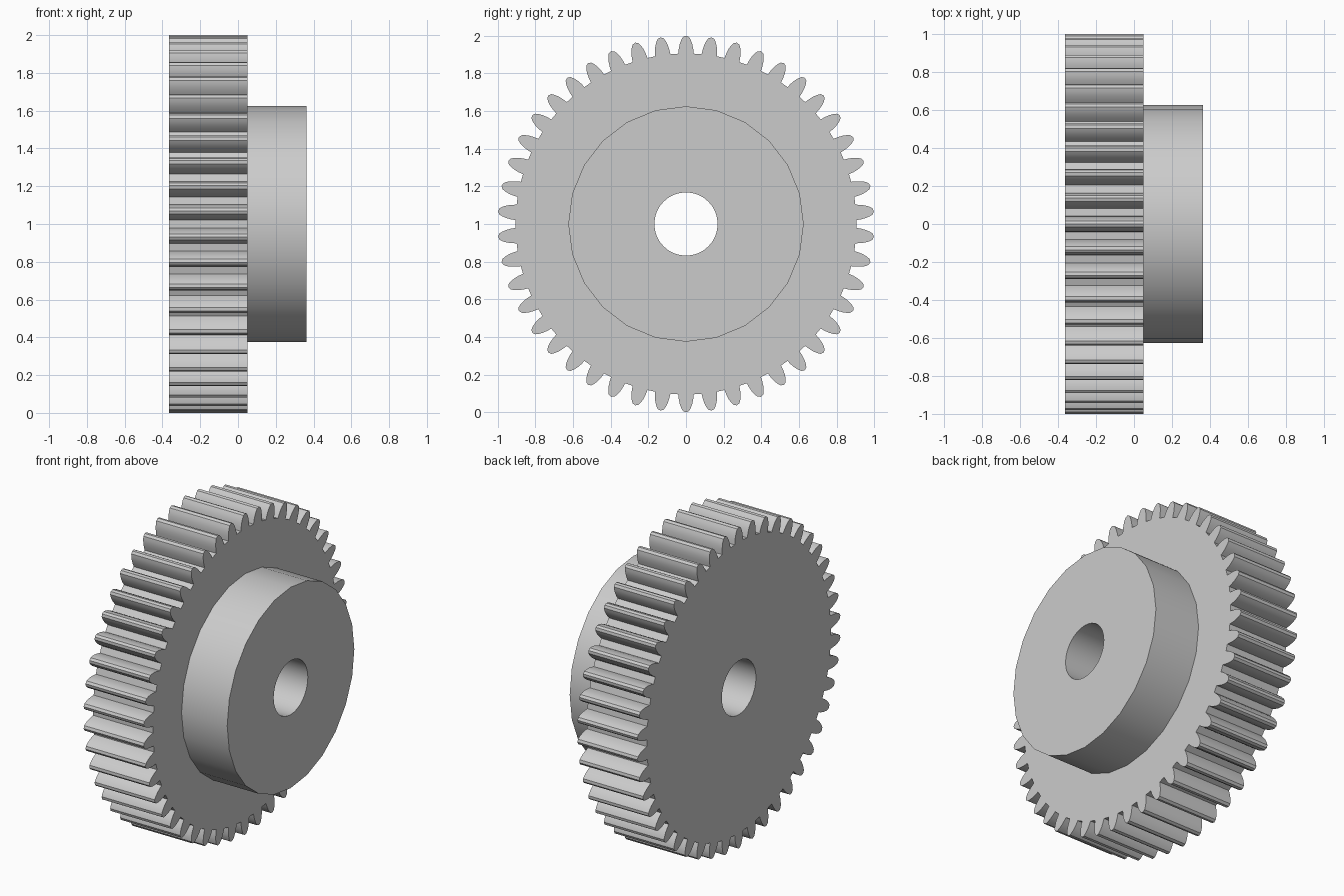
import bpy, bmesh, math

if "Cube" in bpy.data.objects:
    bpy.data.objects.remove(bpy.data.objects["Cube"], do_unlink=True)

TEETH = 46
BORE_R, HUB_R = 0.168, 0.625
X_BACK, X_STEP, X_FRONT = -0.364, 0.049, 0.363

# Plain grey metal
GREY = (0.6, 0.6, 0.6, 1.0)
steel = bpy.data.materials.new("grey_steel")
steel.use_nodes = True
steel.diffuse_color = GREY
steel.node_tree.nodes["Principled BSDF"].inputs["Base Color"].default_value = GREY


def polar(r, a):
    """Point in the wheel plane, with angle measured from straight up."""
    return (r * math.sin(a), 1 + r * math.cos(a))


def circle(r, n):
    return [polar(r, 2 * math.pi * i / n) for i in range(n)]


def gear_outline():
    # One tooth flank as (radius, half width), mirrored about the tooth centre
    flank = [(0.905, 0.041), (0.93, 0.0385), (0.955, 0.0335), (0.977, 0.0255), (0.993, 0.016)]
    pts = []
    for i in range(TEETH):
        a = 2 * math.pi * i / TEETH
        pts += [polar(r, a - w / r) for r, w in flank]
        pts.append(polar(1.0, a))
        pts += [polar(r, a + w / r) for r, w in reversed(flank)]
    return pts


def bored_prism(name, outline, x0, x1):
    """Extrude an outline along x with a round bore through it."""
    bm = bmesh.new()
    rims = {x0: [], x1: []}
    for loop in (outline, circle(BORE_R, 32)):
        n = len(loop)
        a = [bm.verts.new((x0, y, z)) for y, z in loop]
        b = [bm.verts.new((x1, y, z)) for y, z in loop]
        for i in range(n):
            j = (i + 1) % n
            bm.faces.new((a[i], a[j], b[j], b[i]))
            rims[x0].append(bm.edges.get((a[i], a[j])))
            rims[x1].append(bm.edges.get((b[i], b[j])))
    # End faces around the bore
    for x, edges in rims.items():
        bmesh.ops.triangle_fill(bm, use_beauty=True, use_dissolve=False,
                                edges=edges, normal=(1, 0, 0))
    bmesh.ops.recalc_face_normals(bm, faces=bm.faces[:])
    mesh = bpy.data.meshes.new(name)
    bm.to_mesh(mesh)
    bm.free()
    mesh.materials.append(steel)
    obj = bpy.data.objects.new(name, mesh)
    bpy.context.collection.objects.link(obj)
    return obj


# Toothed wheel and the plain hub on its right-hand side
parts = [
    bored_prism("toothed_wheel", gear_outline(), X_BACK, X_STEP),
    bored_prism("hub", circle(HUB_R, 24), X_STEP, X_FRONT),
]

# Smooth curved walls, crisp edges
bpy.ops.object.select_all(action='DESELECT')
for obj in parts:
    obj.select_set(True)
bpy.context.view_layer.objects.active = parts[0]
bpy.ops.object.shade_smooth_by_angle(angle=math.radians(30))
